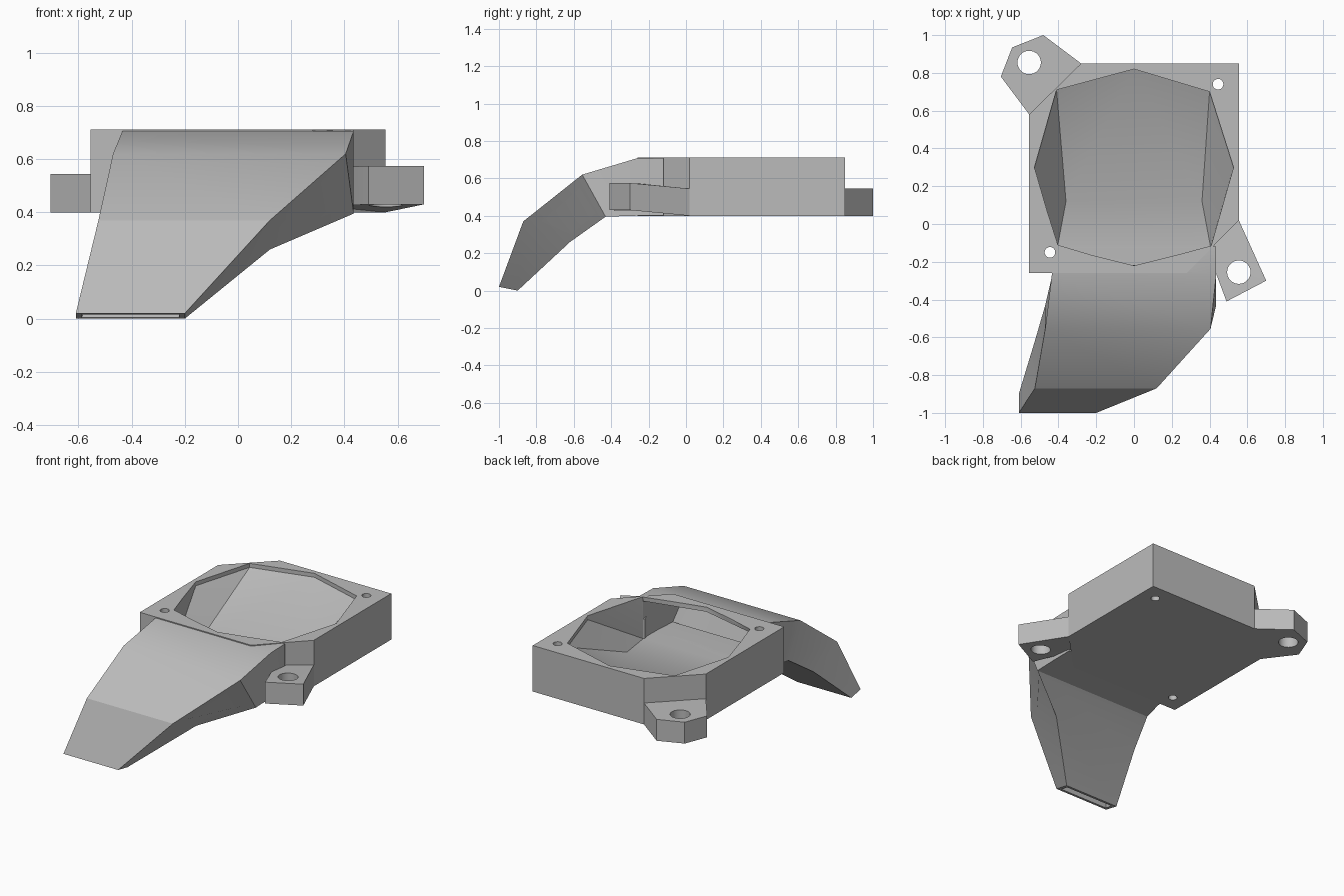
import bpy, bmesh
from math import radians
from mathutils import Vector

cube = bpy.data.objects.get("Cube")
if cube:
    bpy.data.objects.remove(cube, do_unlink=True)

grey = bpy.data.materials.new("plain grey")
grey.use_nodes = True
grey.diffuse_color = (0.5, 0.5, 0.5, 1)
grey.node_tree.nodes["Principled BSDF"].inputs["Base Color"].default_value = (0.5, 0.5, 0.5, 1)


def finish(name, bm):
    bmesh.ops.recalc_face_normals(bm, faces=bm.faces)
    mesh = bpy.data.meshes.new(name)
    bm.to_mesh(mesh)
    bm.free()
    mesh.materials.append(grey)
    ob = bpy.data.objects.new(name, mesh)
    bpy.context.collection.objects.link(ob)
    return ob


def loft(name, rings):
    """Closed skin over rings of equal point count, capped at both ends."""
    bm = bmesh.new()
    loops = [[bm.verts.new(p) for p in ring] for ring in rings]
    n = len(loops[0])
    for a, b in zip(loops, loops[1:]):
        for i in range(n):
            j = (i + 1) % n
            bm.faces.new((a[i], a[j], b[j], b[i]))
    bm.faces.new(loops[0])
    bm.faces.new(loops[-1])
    return finish(name, bm)


def prism(name, outline, low, high, lift=lambda x, y: 0):
    return loft(name, [[(x, y, z + lift(x, y)) for x, y in outline] for z in (low, high)])


def hull(name, points):
    bm = bmesh.new()
    for p in points:
        bm.verts.new(p)
    bmesh.ops.convex_hull(bm, input=bm.verts)
    return finish(name, bm)


def drill(name, x, y, radius):
    bpy.ops.mesh.primitive_cylinder_add(vertices=32, radius=radius, depth=1, location=(x, y, 0.5))
    ob = bpy.context.object
    ob.name = name
    ob.data.materials.append(grey)
    return ob


def cut(ob, cutters):
    bpy.ops.object.select_all(action="DESELECT")
    ob.select_set(True)
    bpy.context.view_layer.objects.active = ob
    for c in cutters:
        mod = ob.modifiers.new("cut", "BOOLEAN")
        mod.operation = "DIFFERENCE"
        mod.solver = "EXACT"
        mod.object = c
        bpy.ops.object.modifier_apply(modifier=mod.name)
    bpy.ops.object.shade_smooth_by_angle(angle=radians(28))


# Duct stations: top (y, z), bottom (y, z), left x, right x at top, right x at bottom
stations = [
    ((-0.12, 0.709), (-0.12, 0.402), -0.435, 0.435, 0.435),
    ((-0.27, 0.705), (-0.28, 0.400), -0.435, 0.435, 0.435),
    ((-0.555, 0.62), (-0.43, 0.395), -0.47, 0.405, 0.435),
    ((-0.87, 0.37), (-0.62, 0.26), -0.525, 0.12, 0.12),
    ((-1.0, 0.02), (-0.90, 0.0), -0.61, -0.20, -0.20),
]


def ring(station, wall=0):
    top, bottom, left, right_top, right_low = station
    t, b = Vector((0, *top)), Vector((0, *bottom))
    step = (b - t).normalized() * wall
    t, b = t + step, b - step
    xs = (left + wall, right_top - wall, right_low - wall, left + wall)
    return [Vector((x, p.y, p.z)) for x, p in zip(xs, (t, t, b, b))]


duct = loft("outlet_duct", [ring(s) for s in stations])

# Hollow airway, pushed out past the open end
inner = [ring(s, 0.026) for s in stations]
inner[-1] = ring(stations[-1], 0.022)
inner.append([p + (p - q) * 0.2 for p, q in zip(inner[-1], inner[-2])])
airway = loft("airway_cutter", inner)

# Octagonal fan opening that ramps down towards the duct
octagon = [(0, 0.82), (0.40, 0.70), (0.527, 0.30), (0.41, -0.11),
           (0, -0.22), (-0.40, -0.10), (-0.527, 0.30), (-0.41, 0.71)]
mouth = [(x, y, z) for x, y in octagon for z in (0.685, 0.75)]
throat = [(x, -0.12, z) for x in (-0.405, 0.405) for z in (0.428, 0.68)]
ramp = [(x, 0.12, 0.44) for x in (-0.36, 0.36)]
cavity = hull("cavity_cutter", mouth + throat + ramp)

# Fan housing with two corners cut away for the lugs
housing = prism("fan_housing", [
    (-0.555, -0.26), (0.28, -0.26), (0.555, 0.02), (0.555, 0.85),
    (-0.28, 0.85), (-0.555, 0.58)], 0.40, 0.712)

# Mounting lugs
back_lug = prism("back_lug", [
    (-0.28, 0.85), (-0.48, 1.0), (-0.645, 0.935), (-0.705, 0.78), (-0.555, 0.58)], 0.40, 0.545)
front_lug = prism("front_lug", [
    (0.555, 0.02), (0.70, -0.30), (0.49, -0.41), (0.43, -0.25), (0.40, -0.13)],
    0.40, 0.545, lambda x, y: max(0, min(0.03, 0.1 * (0.02 - y))))

screws = [drill("screw_cutter", 0.445, 0.74, 0.028), drill("screw_cutter", -0.445, -0.15, 0.028)]
back_bolt = drill("bolt_cutter", -0.555, 0.855, 0.062)
front_bolt = drill("bolt_cutter", 0.555, -0.255, 0.062)

cut(housing, [cavity, airway] + screws)
cut(duct, [cavity, airway, screws[1]])
cut(back_lug, [back_bolt])
cut(front_lug, [front_bolt])

for helper in [cavity, airway, back_bolt, front_bolt] + screws:
    bpy.data.objects.remove(helper, do_unlink=True)
